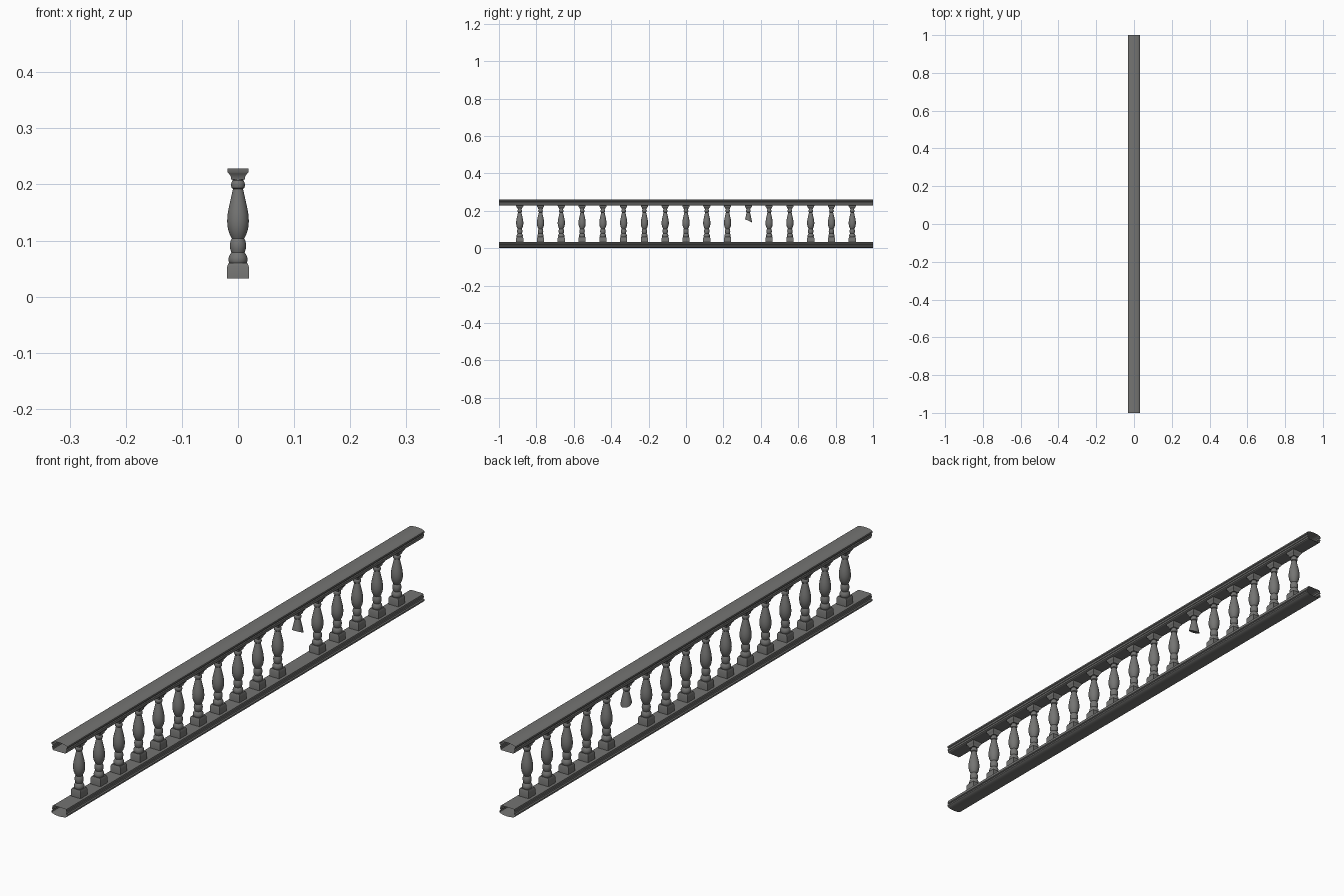
import bpy, bmesh, math

if "Cube" in bpy.data.objects:
    bpy.data.objects.remove(bpy.data.objects["Cube"])

stone = bpy.data.materials.new("dark_grey_stone")
stone.diffuse_color = (0.175, 0.175, 0.17, 1)
stone.use_nodes = True
stone.node_tree.nodes["Principled BSDF"].inputs["Base Color"].default_value = stone.diffuse_color


def finish(bm, name, y=0.0, angle=35):
    me = bpy.data.meshes.new(name)
    bm.to_mesh(me)
    bm.free()
    me.materials.append(stone)
    me.shade_smooth()
    me.set_sharp_from_angle(angle=math.radians(angle))
    ob = bpy.data.objects.new(name, me)
    ob.location.y = y
    bpy.context.collection.objects.link(ob)
    return ob


def loft(bm, profile, sides):
    """Stack rings of (half width, z); 4 sides gives an axis-aligned square."""
    k = math.sqrt(2) if sides == 4 else 1
    rings = []
    for r, z in profile:
        rings.append([bm.verts.new((r * k * math.cos((i + .5) * math.tau / sides),
                                    r * k * math.sin((i + .5) * math.tau / sides), z))
                      for i in range(sides)])
    for a, b in zip(rings, rings[1:]):
        for i in range(sides):
            j = (i + 1) % sides
            bm.faces.new((a[i], a[j], b[j], b[i]))
    bm.faces.new(rings[0][::-1])
    bm.faces.new(rings[-1])


PLINTH = [(.0192, .0325), (.0192, .054), (.0165, .060)]
TURNED = [(.014, .058), (.0160, .0605), (.0172, .065), (.0168, .070), (.0145, .075),
          (.0120, .079), (.0138, .084), (.0148, .091), (.0138, .098), (.0112, .104),
          (.0140, .109), (.0172, .117), (.0190, .126), (.0196, .135), (.0188, .146),
          (.0170, .157), (.0145, .168), (.0120, .179), (.0100, .188), (.0090, .192),
          (.0115, .194), (.0128, .199), (.0118, .204), (.0095, .207), (.0095, .212)]
CAPITAL = [(.0120, .209), (.0128, .214), (.0160, .219), (.0185, .222), (.0192, .2285)]


def baluster():
    bm = bmesh.new()
    loft(bm, PLINTH, 4)
    loft(bm, TURNED, 20)
    loft(bm, CAPITAL, 4)
    return bm


# balusters; one is snapped off with a slanted break
for i in range(-8, 9):
    bm = baluster()
    if i == 3:
        geom = bm.verts[:] + bm.edges[:] + bm.faces[:]
        cut = bmesh.ops.bisect_plane(bm, geom=geom, plane_co=(0, 0, .147),
                                     plane_no=(0, .45, 1), clear_inner=True)
        edges = [e for e in cut["geom_cut"] if isinstance(e, bmesh.types.BMEdge)]
        bmesh.ops.holes_fill(bm, edges=edges, sides=0)
    finish(bm, "broken_baluster" if i == 3 else "baluster", i / 9)

# half section of a rail: (x, height above its inner flat face)
HALF = [(.0225, 0), (.0265, .002), (.0270, .008), (.0290, .009), (.0290, .013),
        (.0265, .015), (.0265, .018), (.0305, .020), (.0305, .0255),
        (.0270, .0282), (.0200, .0306), (.0100, .0322)]
SECTION = HALF + [(0, .0327)] + [(-x, z) for x, z in reversed(HALF)]


def rail(name, base, sign):
    """Moulded open-ended tube along y; sign flips it upside down."""
    bm = bmesh.new()
    a, b = [[bm.verts.new((x, y, base + sign * z)) for x, z in SECTION] for y in (-1, 1)]
    n = len(SECTION)
    for i in range(n):
        j = (i + 1) % n
        quad = (a[i], a[j], b[j], b[i])
        bm.faces.new(quad if sign < 0 else quad[::-1])
    bm.normal_update()
    # outermost crown face must point away from the balusters
    crown = max(bm.faces, key=lambda f: sign * f.calc_center_median().z)
    if crown.normal.z * sign < 0:
        bmesh.ops.reverse_faces(bm, faces=bm.faces[:])
    finish(bm, name, angle=25)


rail("top_rail", .2285, 1)
rail("bottom_rail", .0327, -1)
